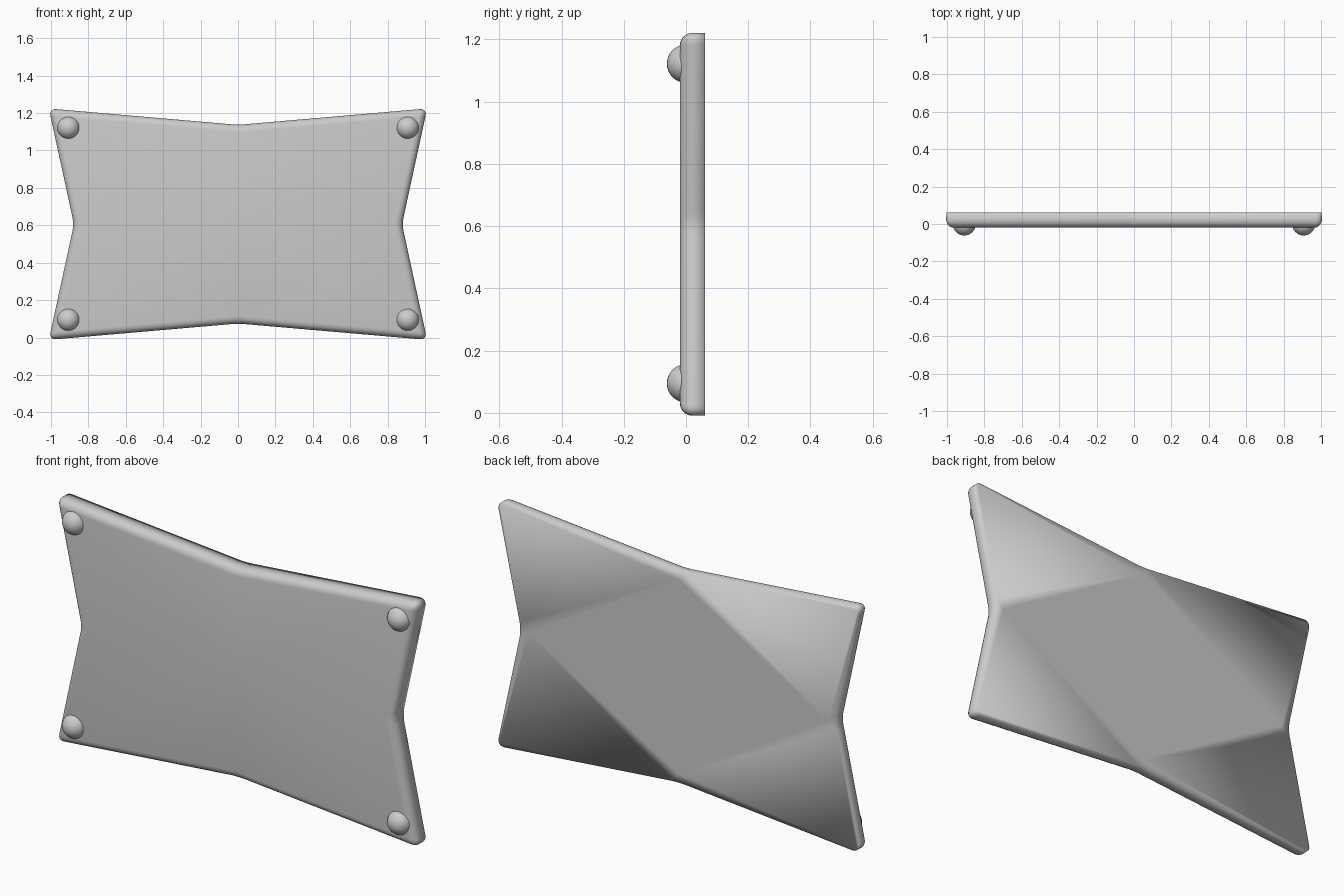
import bpy, bmesh
from mathutils import Vector

if "Cube" in bpy.data.objects:
    bpy.data.objects.remove(bpy.data.objects["Cube"])

CZ = 0.606                 # centre height
Y_FRONT, Y_BACK = -0.02, 0.061


def add_object(name, bm):
    mesh = bpy.data.meshes.new(name)
    bm.to_mesh(mesh)
    bm.free()
    for p in mesh.polygons:
        p.use_smooth = True
    ob = bpy.data.objects.new(name, mesh)
    bpy.context.collection.objects.link(ob)
    return ob


# Plate: 2x2 panel with pinched mid-edges, extruded and rounded on the front
bm = bmesh.new()
X, Z, MX, MZ = 1.0115, 0.6185, 0.877, 0.531
ring = [(X, Z), (0, MZ), (-X, Z), (-MX, 0), (-X, -Z), (0, -MZ), (X, -Z), (MX, 0)]


def layer(y):
    pts = [bm.verts.new((x, y, CZ + z)) for x, z in ring]
    mid = bm.verts.new((0, y, CZ))
    for i in (0, 2, 4, 6):
        bm.faces.new((mid, pts[i - 1], pts[i], pts[i + 1]))
    return pts


front, back = layer(Y_FRONT), layer(Y_BACK)
for i in range(8):
    j = (i + 1) % 8
    bm.faces.new((front[i], front[j], back[j], back[i]))
bmesh.ops.recalc_face_normals(bm, faces=bm.faces)
rim = [bm.edges.get((front[i], front[i - 1])) for i in range(8)]
uprights = [bm.edges.get((front[i], back[i])) for i in range(8)]
bmesh.ops.bevel(bm, geom=rim + uprights, offset=0.04, segments=5,
                profile=0.5, affect='EDGES', clamp_overlap=True)
add_object("plate", bm)

# Domed studs near the four corners
for sx, side in ((-1, "left"), (1, "right")):
    for z, level in ((0.095, "lower"), (1.122, "upper")):
        bm = bmesh.new()
        bmesh.ops.create_uvsphere(bm, u_segments=32, v_segments=16, radius=0.0615)
        # keep only the front half; the rest is buried in the plate
        bmesh.ops.bisect_plane(bm, geom=bm.verts[:] + bm.edges[:] + bm.faces[:],
                               plane_co=(0, 0, 0), plane_no=(0, 1, 0), clear_outer=True)
        stud = add_object(f"{level}_{side}_stud", bm)
        stud.location = Vector((sx * 0.907, 0, z))
